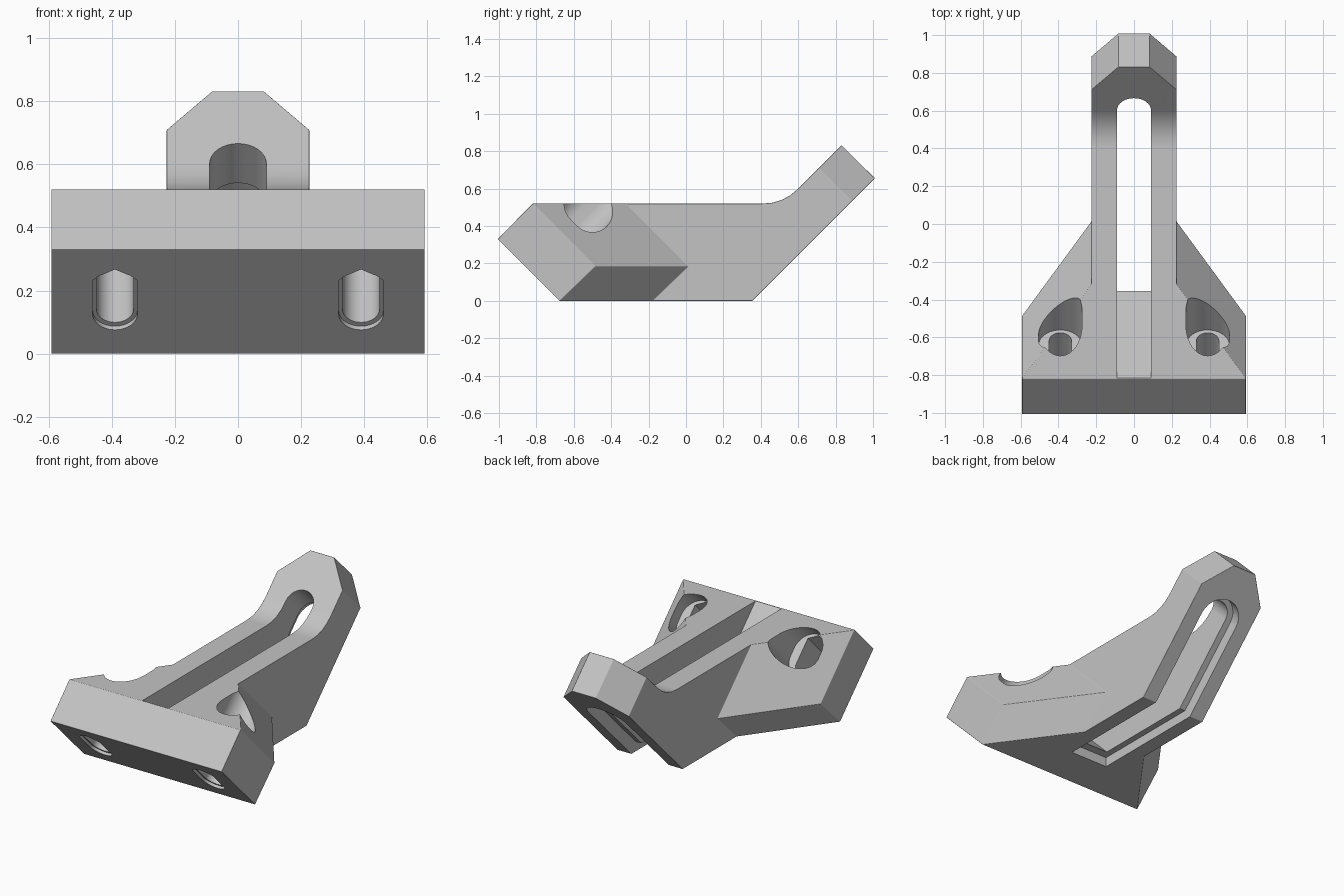
import bpy, bmesh, math
from mathutils import Vector

cube = bpy.data.objects.get("Cube")
if cube:
    bpy.data.objects.remove(cube, do_unlink=True)

X, Y, Z = Vector((1, 0, 0)), Vector((0, 1, 0)), Vector((0, 0, 1))
R2 = math.sqrt(2)
U = (Y + Z) / R2      # back and up: screw axis, tilted arm direction
V = (Y - Z) / R2      # back and down: across the tilted arm


def make_object(name, bm):
    bmesh.ops.recalc_face_normals(bm, faces=bm.faces)
    mesh = bpy.data.meshes.new(name)
    bm.to_mesh(mesh)
    bm.free()
    ob = bpy.data.objects.new(name, mesh)
    bpy.context.scene.collection.objects.link(ob)
    return ob


def prism_mesh(outline, a, b, d, start, end):
    """Outline in the a/b plane, extruded along d."""
    bm = bmesh.new()
    face = bm.faces.new([bm.verts.new(a * p + b * q + d * start) for p, q in outline])
    out = bmesh.ops.extrude_face_region(bm, geom=[face])["geom"]
    verts = [v for v in out if isinstance(v, bmesh.types.BMVert)]
    bmesh.ops.translate(bm, verts=verts, vec=d * (end - start))
    bmesh.ops.recalc_face_normals(bm, faces=bm.faces)
    return bm


def cutter(name, *args):
    ob = make_object(name, prism_mesh(*args))
    ob.hide_render = True
    return ob


def arc(cx, cy, r, a0, a1, n):
    return [(cx + r * math.cos(math.radians(a0 + (a1 - a0) * i / n)),
             cy + r * math.sin(math.radians(a0 + (a1 - a0) * i / n))) for i in range(n + 1)]


def add_boolean(ob, other, operation):
    m = ob.modifiers.new(other.name, "BOOLEAN")
    m.operation, m.solver, m.object = operation, "EXACT", other


def bake(ob, helpers=()):
    """Apply all modifiers and remove the helpers."""
    deps = bpy.context.evaluated_depsgraph_get()
    mesh = bpy.data.meshes.new_from_object(ob.evaluated_get(deps))
    ob.modifiers.clear()
    ob.data = mesh
    for h in helpers:
        bpy.data.objects.remove(h, do_unlink=True)


def dissolve_flat(ob):
    bm = bmesh.new()
    bm.from_mesh(ob.data)
    bmesh.ops.remove_doubles(bm, verts=bm.verts, dist=0.0005)
    bmesh.ops.dissolve_limit(bm, angle_limit=0.03, verts=bm.verts, edges=bm.edges)
    bm.to_mesh(ob.data)
    bm.free()


# Wide foot, tapering back into the arm
bm = bmesh.new()
for side in (-1, 1):
    for x, s in ((0.592, -0.3), (0.2, 0.234)):
        points = [(-1.007, 0.33), (-0.817, 0.52), (-0.677, 0), (s - 0.52, 0.52), (s - 0.185, 0.185)]
        if x < 0.5:
            points.append((s - 0.377, 0))
        for y, z in points:
            bm.verts.new((side * x, y, z))
hull = bmesh.ops.convex_hull(bm, input=bm.verts)
loose = [v for v in bm.verts if not v.link_faces]
bmesh.ops.delete(bm, geom=loose, context="VERTS")
body = make_object("mount_bracket", bm)
dissolve_flat(body)

# Bent arm with a rounded inner bend
bend = []
for i in range(5):
    t = i / 4
    bend.append(((1 - t) ** 2 * 0.41 + 2 * t * (1 - t) * 0.52 + t * t * 0.6,
                 (1 - t * t) * 0.52 + t * t * 0.6))
profile = [(-0.4, 0), (-0.5, 0.52)] + bend + [(0.832, 0.832), (1.01, 0.655), (0.355, 0)]
bm = prism_mesh(profile, Y, Z, X, -0.226, 0.226)
# Chamfered corners of the arm tip
for side in (-1, 1):
    bmesh.ops.bisect_plane(bm, geom=bm.verts[:] + bm.edges[:] + bm.faces[:], dist=1e-5,
                           plane_co=(side * 0.226, 0.71, 0.71),
                           plane_no=X * side * 0.15 + U * 0.125, clear_outer=True)
    bmesh.ops.holes_fill(bm, edges=bm.edges, sides=0)
arm = make_object("arm", bm)

# Join both and round the edges
add_boolean(body, arm, "UNION")
bake(body, [arm])
dissolve_flat(body)
bevel = body.modifiers.new("round_edges", "BEVEL")
bevel.width, bevel.segments = 0.022, 3
bevel.limit_method, bevel.angle_limit = "ANGLE", math.radians(25)
bake(body)

# Long slot through the arm, with a wider recess underneath
cutters = [
    cutter("slot", [(-0.9, 0.605), (0.3, -0.595), (1.055, 0.155), (0.455, 0.755)],
           Y, Z, X, -0.09, 0.09),
    cutter("slot_end", arc(0, 1.205 / R2, 0.09, 0, 348.75, 31), X, U, V, -0.3, 0.6),
    cutter("recess", [(-0.41, -0.1), (-0.41, 0.06), (0.31, 0.06), (0.725, 0.475),
                      (0.9, 0.3), (0.5, -0.1)], Y, Z, X, -0.13, 0.13),
    cutter("recess_end", arc(0, 1.195 / R2, 0.13, 0, 348.75, 31), X, U, V, 0.25 / R2, 0.5),
]

# Slanted screw slots: seat pocket, teardrop hole and mouth step
MID = -1.02 / R2
for side in (-1, 1):
    cx = side * 0.39
    pocket = arc(cx, MID + 0.025, 0.115, 0, 180, 20) + arc(cx, MID - 0.025, 0.115, 180, 360, 20)
    hole = arc(cx, MID + 0.06, 0.059, 0, 180, 16) + [(cx - 0.059, MID - 0.1), (cx, MID - 0.135),
                                                     (cx + 0.059, MID - 0.1)]
    mouth = arc(cx, MID + 0.065, 0.071, 0, 180, 16) + [(cx - 0.071, MID - 0.085), (cx - 0.045, MID - 0.11),
                                                       (cx + 0.045, MID - 0.11), (cx + 0.071, MID - 0.085)]
    cutters += [cutter("seat_pocket", pocket, X, V, U, -0.3 / R2, 0.6),
                cutter("screw_hole", hole, X, V, U, -0.8, 0.1),
                cutter("hole_mouth", mouth, X, V, U, -0.8, -0.462)]
for c in cutters:
    add_boolean(body, c, "DIFFERENCE")
bake(body, cutters)

# Single grey finish
grey = bpy.data.materials.new("light_grey")
grey.use_nodes = True
colour = (0.55, 0.55, 0.55, 1)
grey.diffuse_color = colour
grey.node_tree.nodes["Principled BSDF"].inputs["Base Color"].default_value = colour
body.data.materials.clear()
body.data.materials.append(grey)

# Smooth rounded edges, flat faces kept flat
bpy.ops.object.select_all(action="DESELECT")
body.select_set(True)
bpy.context.view_layer.objects.active = body
bpy.ops.object.shade_smooth_by_angle(angle=math.radians(35))
weighted = body.modifiers.new("weighted_normals", "WEIGHTED_NORMAL")
weighted.keep_sharp = True
